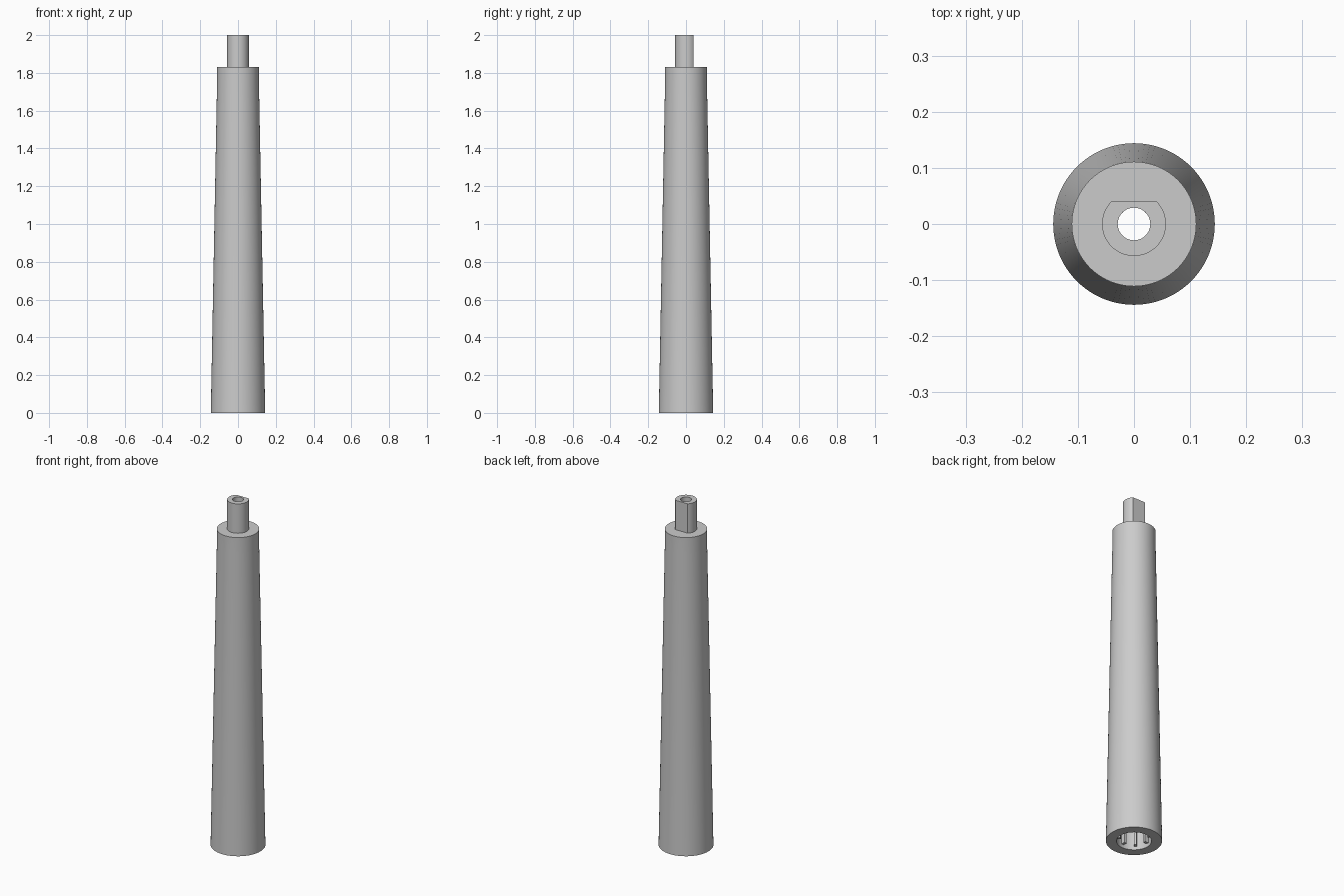
import bpy, bmesh
from math import pi, sin, cos, tan, asin, radians

cube = bpy.data.objects.get("Cube")
if cube:
    bpy.data.objects.remove(cube, do_unlink=True)

mat = bpy.data.materials.new("plain grey")
mat.use_nodes = True
GREY = (0.6, 0.6, 0.6, 1)
mat.diffuse_color = GREY
mat.node_tree.nodes["Principled BSDF"].inputs["Base Color"].default_value = GREY

HOLE = 0.029
PEG_BASE, TOP = 1.83, 2.0


def finish(name, bm):
    bmesh.ops.remove_doubles(bm, verts=bm.verts, dist=1e-5)
    bmesh.ops.recalc_face_normals(bm, faces=bm.faces)
    mesh = bpy.data.meshes.new(name)
    bm.to_mesh(mesh)
    bm.free()
    mesh.materials.append(mat)
    ob = bpy.data.objects.new(name, mesh)
    bpy.context.collection.objects.link(ob)
    bpy.ops.object.select_all(action="DESELECT")
    ob.select_set(True)
    bpy.context.view_layer.objects.active = ob
    bpy.ops.object.shade_smooth_by_angle(angle=radians(30))
    return ob


# Tapered body with a straight collar, open socket below and a narrow bore above
SOCKET, DEPTH = 0.09, 0.3
profile = [(SOCKET, 0), (0.144, 0), (0.111, 1.74), (0.111, PEG_BASE),
           (HOLE, PEG_BASE), (HOLE, DEPTH), (SOCKET, DEPTH)]
bm = bmesh.new()
verts = [bm.verts.new((r, 0, z)) for r, z in profile]
edges = [bm.edges.new((v, verts[i - 1])) for i, v in enumerate(verts)]
bmesh.ops.spin(bm, geom=verts + edges, cent=(0, 0, 0), axis=(0, 0, 1),
               angle=2 * pi, steps=96)
finish("tapered_body", bm)

# Hollow peg with one flat side at the back
PEG_R, FLAT = 0.057, 0.041
corner = asin(FLAT / PEG_R)
angles = [corner + (pi - 2 * corner) * i / 12 for i in range(12)]
angles += [pi - corner + (pi + 2 * corner) * i / 60 for i in range(60)]
bm = bmesh.new()
rings = []
for a in angles:
    r = FLAT / sin(a) if corner < a < pi - corner else PEG_R
    rings.append([bm.verts.new((d * cos(a), d * sin(a), z))
                  for d, z in ((r, PEG_BASE), (r, TOP), (HOLE, TOP), (HOLE, PEG_BASE))])
for i, ring in enumerate(rings):
    prev = rings[i - 1]
    for k in range(3):
        bm.faces.new((prev[k], ring[k], ring[k + 1], prev[k + 1]))
finish("flatted_peg", bm)

# Ribs around the inside of the socket
RIBS = 8
bm = bmesh.new()
for i in range(RIBS):
    a = 2 * pi * i / RIBS
    made = bmesh.ops.create_cube(bm, size=1)["verts"]
    bmesh.ops.scale(bm, verts=made, vec=(0.025, 0.014, DEPTH - 0.02))
    bmesh.ops.translate(bm, verts=made, vec=(0.081, 0, DEPTH / 2 + 0.01))
    for v in made:
        x, y = v.co.x, v.co.y
        v.co.x, v.co.y = x * cos(a) - y * sin(a), x * sin(a) + y * cos(a)
finish("socket_ribs", bm)
